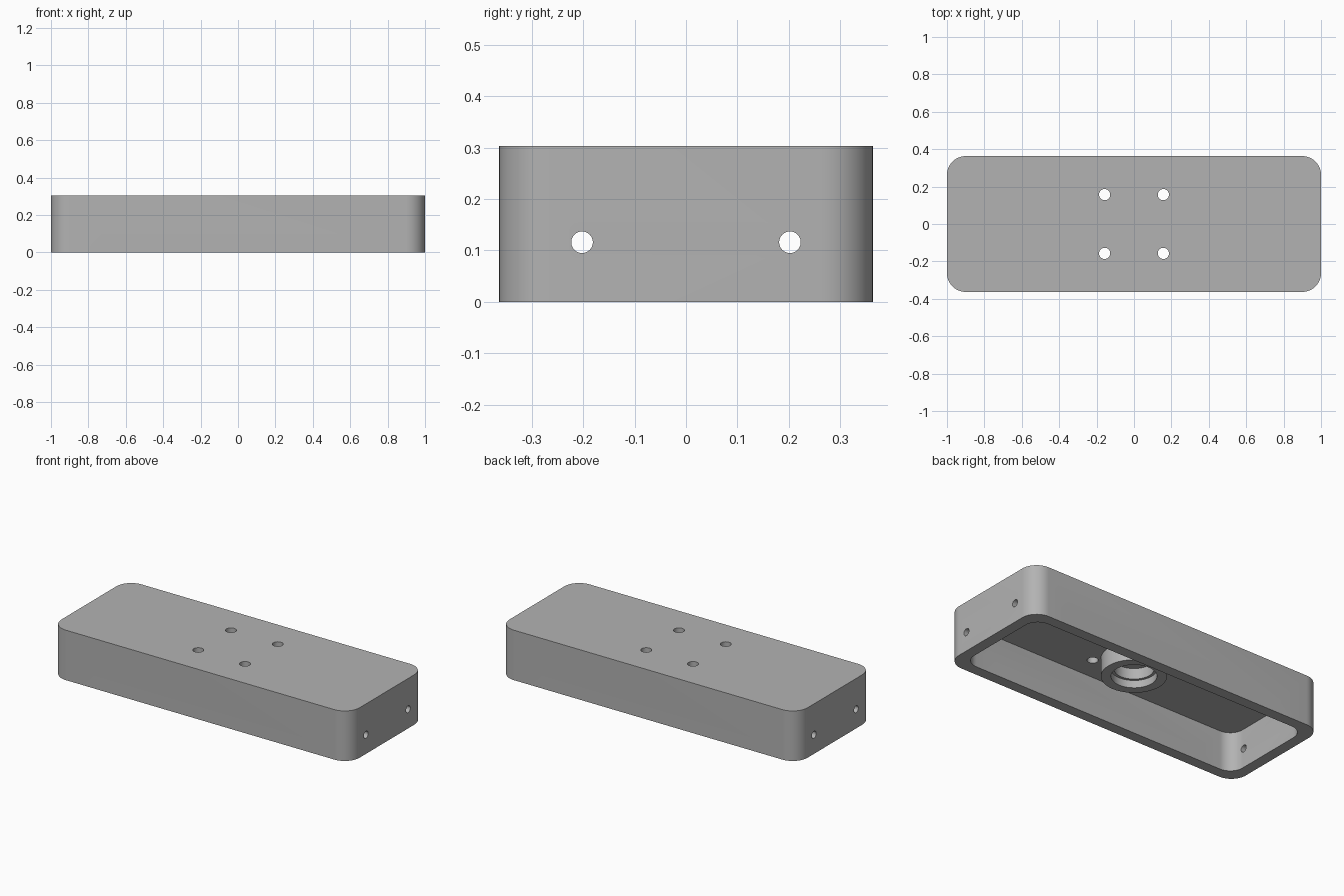
import bpy, math
from mathutils import Vector

if "Cube" in bpy.data.objects:
    bpy.data.objects.remove(bpy.data.objects["Cube"], do_unlink=True)

HALF_X, HALF_Y, HEIGHT = 1.0, 0.363, 0.303
WALL, CORNER, CEILING = 0.065, 0.1, 0.235

grey = bpy.data.materials.new("plain grey")
grey.use_nodes = True
grey.diffuse_color = (0.45, 0.45, 0.45, 1)
grey.node_tree.nodes["Principled BSDF"].inputs["Base Color"].default_value = grey.diffuse_color


def add_mesh(name, verts, faces):
    mesh = bpy.data.meshes.new(name)
    mesh.from_pydata(verts, [], faces)
    mesh.materials.append(grey)
    obj = bpy.data.objects.new(name, mesh)
    bpy.context.collection.objects.link(obj)
    return obj


def prism(name, outline, direction):
    """Extrude a closed outline along a direction."""
    n = len(outline)
    start = [Vector(p) for p in outline]
    end = [p + Vector(direction) for p in start]
    sides = [(i, (i + 1) % n, (i + 1) % n + n, i + n) for i in range(n)]
    caps = [tuple(reversed(range(n))), tuple(range(n, 2 * n))]
    return add_mesh(name, start + end, sides + caps)


def rounded_outline(hx, hy, r, z, steps=12):
    points = []
    for k, (sx, sy) in enumerate([(1, 1), (-1, 1), (-1, -1), (1, -1)]):
        for i in range(steps + 1):
            a = math.pi / 2 * (k + i / steps)
            points.append((sx * (hx - r) + r * math.cos(a),
                           sy * (hy - r) + r * math.sin(a), z))
    return points


def drill(radius, depth, location, rotation=(0, 0, 0)):
    bpy.ops.mesh.primitive_cylinder_add(vertices=32, radius=radius, depth=depth,
                                        location=location, rotation=rotation)
    return bpy.context.object


def smooth(obj):
    bpy.ops.object.select_all(action='DESELECT')
    obj.select_set(True)
    bpy.context.view_layer.objects.active = obj
    bpy.ops.object.shade_smooth_by_angle(angle=math.radians(30))


# Rounded outer block
housing = prism("housing", rounded_outline(HALF_X, HALF_Y, CORNER, 0), (0, 0, HEIGHT))

# Hollow underside
cutters = [prism("cavity_cutter",
                 rounded_outline(HALF_X - WALL, HALF_Y - WALL, 0.085, -0.1),
                 (0, 0, CEILING + 0.1))]

# Sloped notch through both long walls
notch = [(-0.85, -1, -0.075), (0.85, -1, -0.075), (0.71, -1, 0.075), (-0.71, -1, 0.075)]
cutters.append(prism("notch_cutter", notch, (0, 2, 0)))

# Four holes in the top, two through each end
for sx in (-1, 1):
    for sy in (-1, 1):
        cutters.append(drill(0.03, 0.3, (sx * 0.157, sy * 0.157, HEIGHT)))
        cutters.append(drill(0.021, 0.4, (sx * HALF_X, sy * 0.202, 0.116),
                             (0, math.pi / 2, 0)))

for cutter in cutters:
    cutter.hide_render = True
    mod = housing.modifiers.new("cut", 'BOOLEAN')
    mod.operation = 'DIFFERENCE'
    mod.solver = 'EXACT'
    mod.object = cutter

# Bake the cuts and drop the helpers
bpy.context.view_layer.update()
evaluated = housing.evaluated_get(bpy.context.evaluated_depsgraph_get())
baked = bpy.data.meshes.new_from_object(evaluated)
housing.modifiers.clear()
housing.data = baked
baked.materials.clear()
baked.materials.append(grey)
for cutter in cutters:
    bpy.data.objects.remove(cutter, do_unlink=True)
smooth(housing)

# Round socket under the ceiling, with a stepped bore
profile = [(0.177, CEILING + 0.01), (0.177, 0.125), (0.123, 0.125),
           (0.123, 0.17), (0.108, 0.17), (0.108, CEILING + 0.01)]
SEG, n = 48, len(profile)
verts = [(r * math.cos(2 * math.pi * i / SEG), r * math.sin(2 * math.pi * i / SEG), z)
         for i in range(SEG) for r, z in profile]
faces = [(i * n + j, i * n + (j + 1) % n,
          (i + 1) % SEG * n + (j + 1) % n, (i + 1) % SEG * n + j)
         for i in range(SEG) for j in range(n)]
socket = add_mesh("socket_ring", verts, faces)
socket.data.flip_normals()
smooth(socket)

# Consistent outward normals
for obj in (housing, socket):
    bpy.context.view_layer.objects.active = obj
    bpy.ops.object.mode_set(mode='EDIT')
    bpy.ops.mesh.select_all(action='SELECT')
    bpy.ops.mesh.normals_make_consistent(inside=False)
    bpy.ops.object.mode_set(mode='OBJECT')
